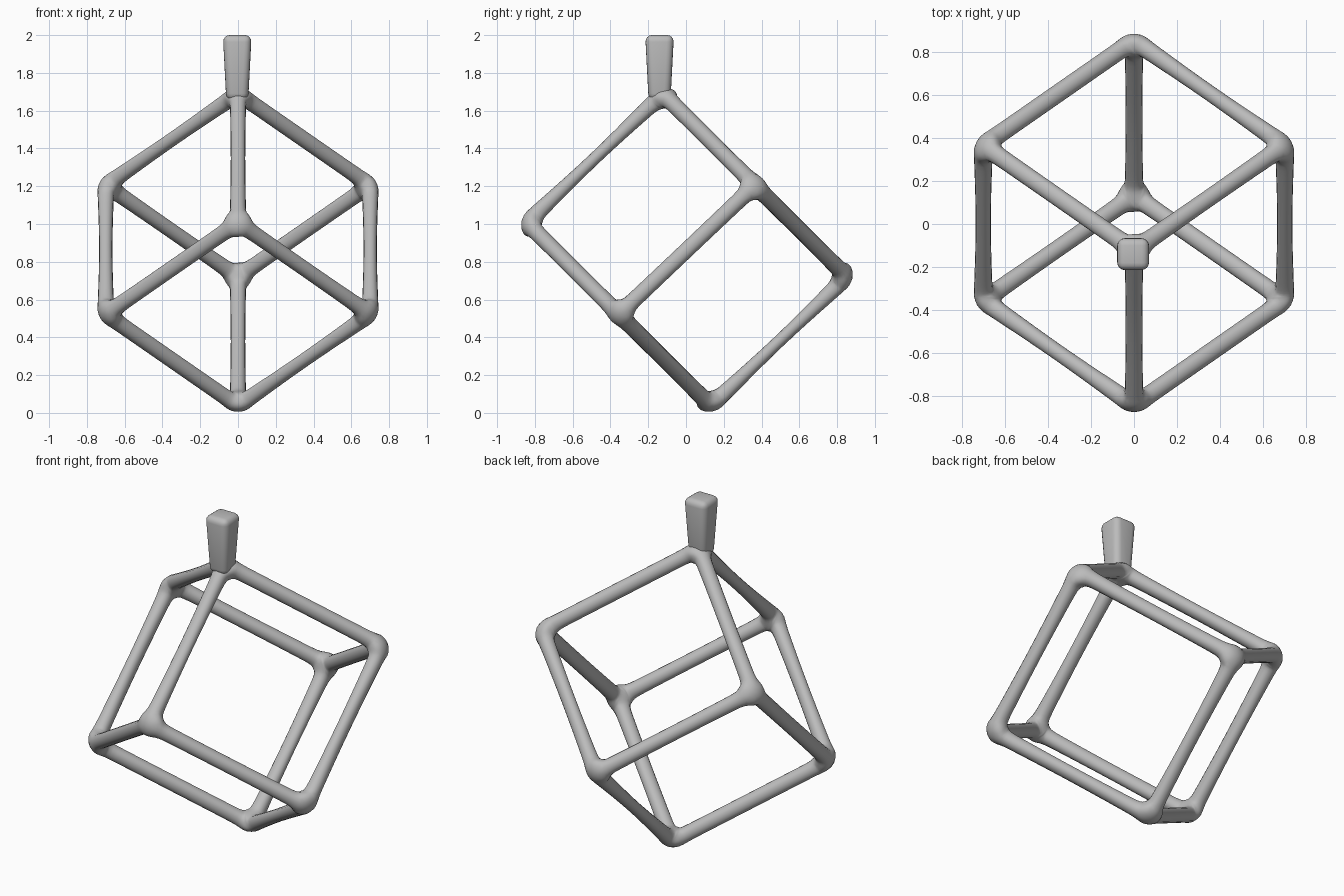
import bpy, bmesh
from itertools import product
from mathutils import Vector

cube = bpy.data.objects.get("Cube")
if cube:
    bpy.data.objects.remove(cube, do_unlink=True)

# One plain metal colour
metal = bpy.data.materials.new("grey_metal")
metal.use_nodes = True
grey = (0.5, 0.5, 0.5, 1)
metal.diffuse_color = grey
metal.node_tree.nodes["Principled BSDF"].inputs["Base Color"].default_value = grey


def finish(bm, name):
    bmesh.ops.recalc_face_normals(bm, faces=bm.faces[:])
    for f in bm.faces:
        f.smooth = True
    mesh = bpy.data.meshes.new(name)
    bm.to_mesh(mesh)
    bm.free()
    mesh.materials.append(metal)
    obj = bpy.data.objects.new(name, mesh)
    bpy.context.collection.objects.link(obj)
    return obj


# Tilted cube: top corner and the three edges leaving it
TOP = Vector((0, -0.122, 1.69))
EDGES = [Vector((0, -0.72, -0.683)),
         Vector((0.7, 0.487, -0.485)),
         Vector((-0.7, 0.487, -0.485))]
CENTRE = TOP + sum(EDGES, Vector()) / 2
HALF = 0.047       # half width of a bar
HUB = 0.07         # distance from corner to the start of a bar
LOOP = 0.115       # supporting loop

corners = {k: TOP + sum((e * n for e, n in zip(EDGES, k)), Vector())
           for k in product((0, 1), repeat=3)}

bm = bmesh.new()
hubs = {k: [] for k in corners}


def middle_size(axis, k):
    """Radial and sideways slimming at the middle of a bar."""
    if axis == 0:
        return (0.65, 0.85) if k[1] == k[2] else (0.74, 0.95)
    return (0.98, 0.9) if axis == 1 else (0.78, 0.95)


# Bars: square rings, slimmer in the middle, smoothed round by subdivision
for k, start in corners.items():
    for axis in range(3):
        if k[axis]:
            continue
        k2 = tuple(1 if i == axis else n for i, n in enumerate(k))
        end = corners[k2]
        along = (end - start).normalized()
        out = (start + end) / 2 - CENTRE
        out = (out - along * out.dot(along)).normalized()
        side = along.cross(out)
        length = (end - start).length
        stations = [(HUB, 1, 1), (LOOP, 0.97, 0.97),
                    (length / 2, *middle_size(axis, k)),
                    (length - LOOP, 0.97, 0.97), (length - HUB, 1, 1)]
        rings = []
        for dist, su, sv in stations:
            mid = start + along * dist
            rings.append([bm.verts.new(mid + out * (HALF * su * a) + side * (HALF * sv * b))
                          for a, b in ((1, 1), (-1, 1), (-1, -1), (1, -1))])
        for r, s in zip(rings, rings[1:]):
            for i in range(4):
                j = (i + 1) % 4
                bm.faces.new((r[i], r[j], s[j], s[i]))
        hubs[k].append(rings[0])
        hubs[k2].append(rings[-1])

# Corner hubs: hull around the three bar ends, left open where the bars join
for k, rings in hubs.items():
    tip = bm.verts.new(corners[k] + (corners[k] - CENTRE).normalized() * 0.055)
    cloud = [v for ring in rings for v in ring] + [tip]
    bmesh.ops.convex_hull(bm, input=cloud)
    caps = [f for f in bm.faces if any(all(v in ring for v in f.verts) for ring in rings)]
    bmesh.ops.delete(bm, geom=caps, context='FACES')

frame = finish(bm, "cube_frame")
sub = frame.modifiers.new("round", 'SUBSURF')
sub.levels = sub.render_levels = 2

# Hanging stem: rounded block that widens upward
bm = bmesh.new()
bmesh.ops.create_cube(bm, size=2)
for v in bm.verts:
    half, z = (0.076, 2.0) if v.co.z > 0 else (0.058, 1.655)
    v.co = Vector((v.co.x * half - 0.004, v.co.y * half - 0.14, z))
stem = finish(bm, "top_stem")
bev = stem.modifiers.new("soft_edges", 'BEVEL')
bev.width = 0.036
bev.segments = 4
bev.limit_method = 'NONE'
